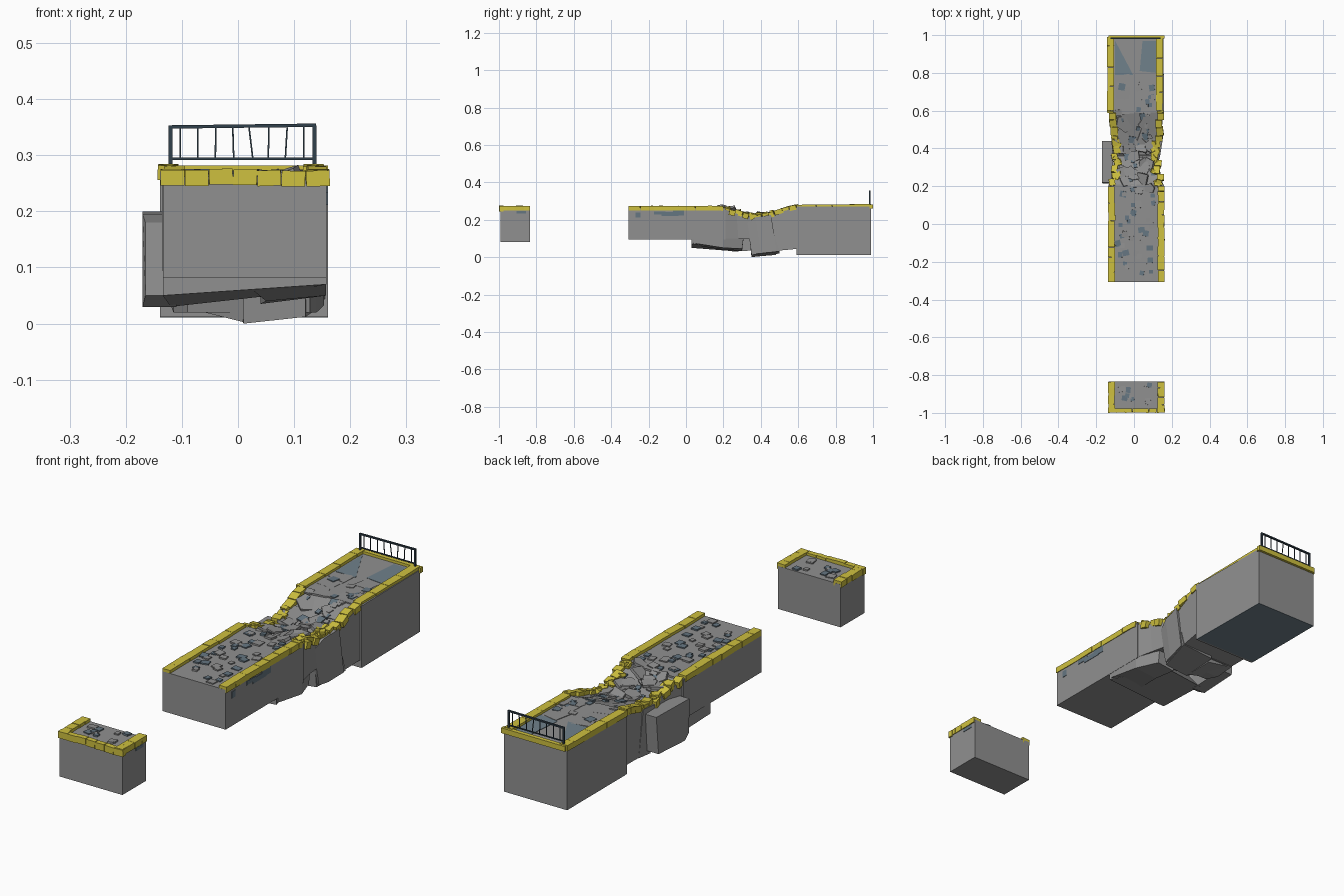
import bpy, bmesh, math, random
from mathutils import Vector, Matrix, Euler

if "Cube" in bpy.data.objects:
    bpy.data.objects.remove(bpy.data.objects["Cube"])

random.seed(7)
R = random.uniform


def material(name, rgb):
    m = bpy.data.materials.new(name)
    m.diffuse_color = (*rgb, 1)
    return m


STONE = material("dark_stone", (0.16, 0.16, 0.16))
STONE.diffuse_color = (0.28, 0.28, 0.28, 1)
YELLOW = material("yellow_paint", (0.62, 0.53, 0.05))
BLUE = material("blue_slate", (0.13, 0.18, 0.22))
GLASS = material("dusty_blue", (0.16, 0.22, 0.26))
DARK = material("dark_iron", (0.03, 0.05, 0.07))


def finish(name, bm, mat=STONE):
    bmesh.ops.recalc_face_normals(bm, faces=bm.faces)
    me = bpy.data.meshes.new(name)
    bm.to_mesh(me)
    bm.free()
    ob = bpy.data.objects.new(name, me)
    bpy.context.collection.objects.link(ob)
    me.materials.append(mat)
    return ob


def loft(name, sections, roll=0):
    """Box-section loft; section = (y bottom, y top, x0, x1, z0, z1); roll lifts the lower right edge."""
    bm = bmesh.new()
    rings = [[bm.verts.new(p) for p in ((x0, yb, z0), (x1, yb, z0 + roll), (x1, yt, z1), (x0, yt, z1))]
             for yb, yt, x0, x1, z0, z1 in sections]
    for a, b in zip(rings, rings[1:]):
        for i in range(4):
            j = (i + 1) % 4
            bm.faces.new((a[i], a[j], b[j], b[i]))
    bm.faces.new(rings[0])
    bm.faces.new(rings[-1])
    return finish(name, bm)


def box(bm, c, size, rot=(0, 0, 0)):
    m = Matrix.Translation(c) @ Euler(rot).to_matrix().to_4x4() @ Matrix.Diagonal((*size, 1))
    bmesh.ops.create_cube(bm, size=1, matrix=m)


def shard(bm, c, r, h, rot=(0, 0, 0), n=5):
    """Irregular flat slab with n sides."""
    m = Matrix.Translation(c) @ Euler(rot).to_matrix().to_4x4()
    pts = [(r * R(.75, 1.1) * math.cos(a), r * R(.75, 1.1) * math.sin(a))
           for a in (2 * math.pi * (i + R(-.2, .2)) / n for i in range(n))]
    lo, hi = ([bm.verts.new(m @ Vector((x, y, z))) for x, y in pts] for z in (-h / 2, h / 2))
    bm.faces.new(lo)
    bm.faces.new(hi)
    for i in range(n):
        j = (i + 1) % n
        bm.faces.new((lo[i], lo[j], hi[j], hi[i]))


def lerp(table, y):
    for (a, va), (b, vb) in zip(table, table[1:]):
        if y <= b:
            return va + (vb - va) * max(0, y - a) / (b - a)
    return table[-1][1]


# Deck height and edge lines along y
TOP = [(-1, .262), (.19, .262), (.27, .235), (.36, .215), (.45, .228), (.59, .268), (1, .272)]
LEFT = [(-1, -.135), (.2, -.135), (.28, -.122), (.37, -.115), (.47, -.12), (.6, -.139), (1, -.139)]
RIGHT = [(-1, .159), (.2, .159), (.3, .145), (.38, .135), (.47, .15), (.6, .158), (.62, .15), (1, .15)]


def slope(y):
    return math.atan2(lerp(TOP, y + .02) - lerp(TOP, y - .02), .04)


# Main masonry blocks
loft("detached_block", [(y, y, -.134, .158, .082, .262) for y in (-.993, -.835)])
loft("front_platform", [(y, y, -.135, .158, .095, .262) for y in (-.308, .21)])
loft("back_block", [(y, y, -.139, .16 if y < .7 else .155, .012, .271) for y in (.59, .988)])

# Broken middle
loft("under_chunk", [(.03, .03, -.134, .158, .05, .12), (.28, .2, -.12, .06, .03, .13)], .02)
loft("under_chunk_right", [(.04, .04, .02, .157, .065, .12), (.2, .2, .05, .157, .04, .12),
                           (.3, .31, .04, .12, .035, .12)], .01)
loft("waist_block", [(.2, .2, -.13, .156, .1, .258), (.28, .27, -.11, .138, .1, .233),
                     (.37, .36, -.105, .125, .095, .213)])
loft("tilted_block", [(.355, .32, -.09, .128, .02, .18), (.4, .37, -.115, .14, .02, .213),
                      (.485, .455, -.12, .153, .032, .226)])
loft("wedge_block", [(.44, .44, -.115, .142, .03, .222), (.6, .6, -.132, .156, .045, .269)])
loft("keel_right", [(.35, .34, .01, .12, 0, .1), (.5, .48, .0, .15, .02, .1)], .012)
loft("keel_left", [(.36, .34, -.06, .012, .02, .1), (.48, .48, -.1, .0, .03, .1)], -.018)
loft("left_fallen_slab", [(.215, .225, -.165, -.105, .05, .18), (.25, .22, -.17, -.11, .03, .195),
                          (.425, .44, -.17, -.11, .04, .2)])

# Yellow curbs: many short worn blocks following the deck edge
bm = bmesh.new()


def curb_run(y0, y1, lo, hi, wob):
    for edge, side in ((LEFT, 1), (RIGHT, -1)):
        y = y0
        while y < y1 - .005:
            d = min(R(lo, hi), y1 - y)
            c = y + d / 2
            w = .036 + R(-1, 1) * wob * .5
            box(bm, (lerp(edge, c) + side * (w / 2 - .003 + R(-.3, 1) * wob), c,
                     lerp(TOP, c) + R(-.5, .5) * wob * .6), (w, d * .985, .024 + wob * .3),
                (slope(c) + R(-1, 1) * wob * 7, R(-1, 1) * wob * 9, R(-1, 1) * wob * 16))
            y += d


curb_run(-.995, -.835, .035, .055, .003)
curb_run(-.308, .2, .05, .1, .002)
curb_run(.2, .47, .028, .042, .016)
curb_run(.47, .6, .03, .05, .008)
curb_run(.6, .99, .08, .13, .0008)
for i in range(7):                       # end curbs
    x = -.117 + i * .0432
    box(bm, (x, -.988, .26 + R(-.002, .002)), (.042, .022, .028), (0, R(-.04, .04), R(-.04, .04)))
    box(bm, (x * .98, .99, .271), (.0425, .018, .022))
for i in range(18):                      # loose yellow rubble
    y = R(.22, .45)
    x = lerp(LEFT, y) + R(.02, .05) if i % 3 == 0 else lerp(RIGHT, y) - R(.005, .05)
    box(bm, (x, y, lerp(TOP, y) + R(.005, .014)), (R(.015, .03), R(.015, .03), .014),
        (R(-.3, .3), R(-.3, .3), R(0, 3)))
finish("yellow_curbs", bm, YELLOW)

# Scattered paving tiles on the deck
for name, mat, count in (("blue_tiles", BLUE, 40), ("grey_tiles", STONE, 34)):
    bm = bmesh.new()
    spots = [-.28 + .48 * (i + R(0, 1)) / (count // 2) for i in range(count // 2)]
    spots += [.2 + .55 * (i + R(0, 1)) / (count // 2) for i in range(count // 2)]
    spots += [R(-.96, -.85) for _ in range(5)]
    for y in spots:
        s = R(.018, .036)
        box(bm, (R(-.085, .108), y, lerp(TOP, y) + R(0, .003)), (s, s * R(.8, 1.2), .008),
            (slope(y) + R(-.06, .06), R(-.06, .06), R(-.25, .25)))
    finish(name, bm, mat)

# Cracked slabs and rubble in the collapsed zone
bm = bmesh.new()
for i in range(16):
    y = R(.19, .42)
    shard(bm, (R(-.07, .09), y, lerp(TOP, y) + R(0, .008)), R(.025, .05), .012,
          (slope(y) + R(-.22, .22), R(-.22, .22), R(0, 6)), random.choice((4, 5, 6)))
for y, n in ((.46, 5), (.53, 5), (.62, 4), (.7, 4), (.765, 4)):
    for x in (-.05, .06):
        shard(bm, (x + R(-.01, .01), y, lerp(TOP, y) - .001), .055, .008,
              (slope(y) + R(-.02, .02), R(-.02, .02), .78 + R(-.2, .2)), n)
finish("cracked_slabs", bm)

# Dusty blue floor panels by the railing, and the tinted underside of the back block
for name, z, pts in (
        ("left_floor_panel", .2725, [(-.1, .79), (-.005, .79), (-.1, .97)]),
        ("right_floor_panel", .2725, [(.03, .81), (.118, .8), (.118, .97), (.045, .97)]),
        ("back_underside", .0125, [(-.139, .6), (.16, .6), (.155, .988), (-.139, .988)])):
    bm = bmesh.new()
    lo, hi = ([bm.verts.new((x, y, h)) for x, y in pts] for h in (z - .0015, z))
    bm.faces.new(lo)
    bm.faces.new(hi)
    for i in range(len(pts)):
        j = (i + 1) % len(pts)
        bm.faces.new((lo[i], lo[j], hi[j], hi[i]))
    finish(name, bm, GLASS)

# Bare patches on the outer walls
bm = bmesh.new()
for y, z, sy, sz in ((-.257, .225, .025, .028), (-.14, .237, .06, .016), (-.085, .23, .09, .022),
                     (-.04, .237, .06, .03), (-.88, .24, .05, .014)):
    box(bm, (.158, y, z), (.004, sy, sz))
finish("wall_patches", bm, BLUE)

# Iron railing at the back end
bm = bmesh.new()
for x in (-.12, .136):
    box(bm, (x, .983, .316), (.007, .007, .074))
box(bm, (.008, .983, .352), (.262, .008, .006), (0, -.012, 0))
box(bm, (.008, .983, .294), (.256, .005, .004))
for i in range(8):
    lean = (0, 0, .01, -.03, -.12, .02, .06, 0)[i]
    box(bm, (-.103 + i * .0315, .983, .322), (.0028, .0028, .056), (0, lean, 0))
finish("railing", bm, DARK)

for m in bpy.data.materials:
    if m.users and not m.is_grease_pencil:
        m.use_nodes = True
        m.node_tree.nodes["Principled BSDF"].inputs["Base Color"].default_value = m.diffuse_color
